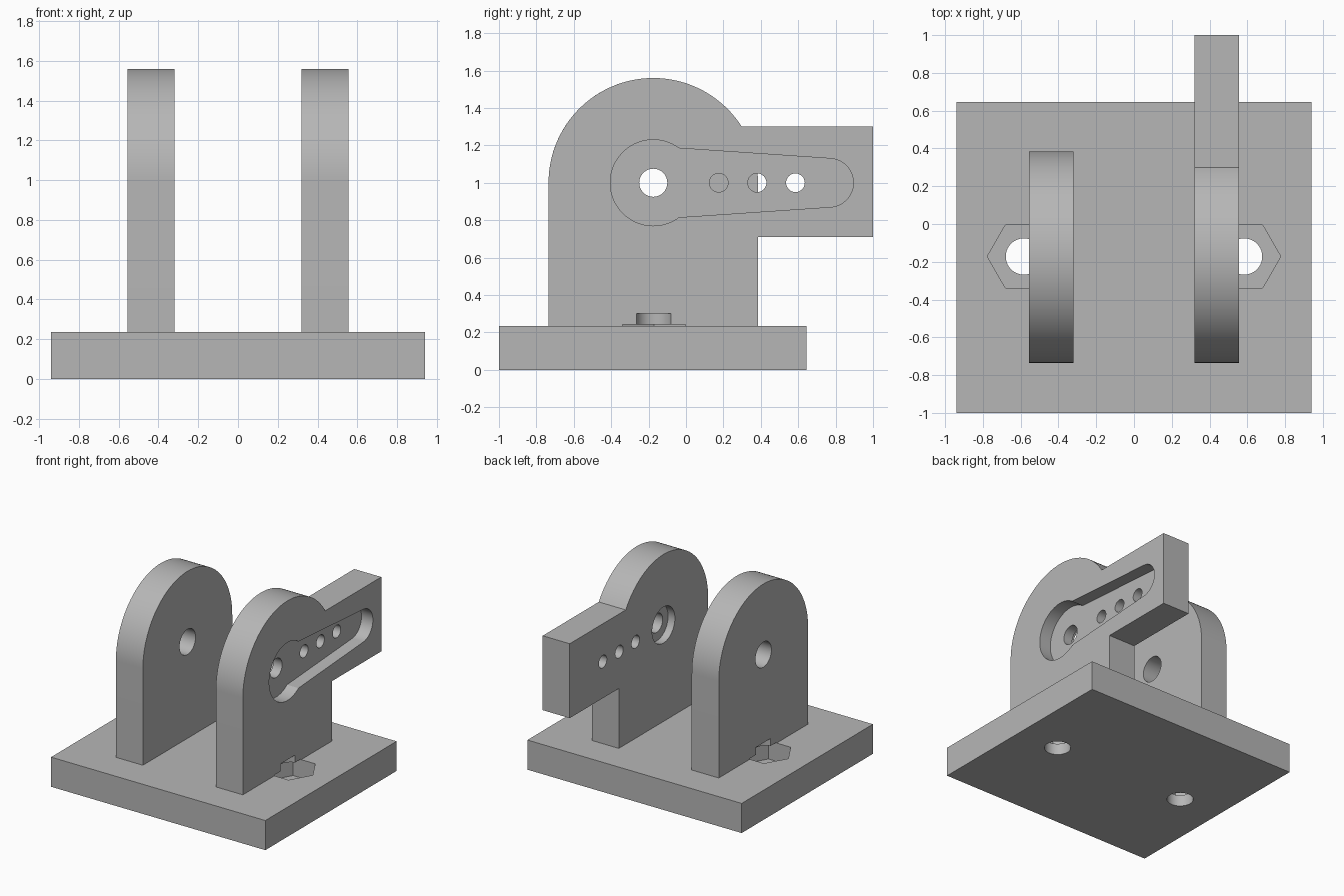
import bpy
import bmesh
from math import cos, sin, acos, asin, pi

if "Cube" in bpy.data.objects:
    bpy.data.objects.remove(bpy.data.objects["Cube"], do_unlink=True)

grey = bpy.data.materials.new("light_grey")
grey.use_nodes = True
grey.diffuse_color = (0.47, 0.47, 0.47, 1)
grey.node_tree.nodes["Principled BSDF"].inputs["Base Color"].default_value = (0.47, 0.47, 0.47, 1)


def arc(cx, cy, r, a0, a1, n):
    """Points along an arc, both ends included."""
    return [(cx + r * cos(a0 + (a1 - a0) * i / n), cy + r * sin(a0 + (a1 - a0) * i / n))
            for i in range(n + 1)]


def circle(cx, cy, r, n=64):
    return arc(cx, cy, r, 0, 2 * pi, n)[:-1]


def prism(name, outline, axis, lo, hi):
    """Extrude an outline along x (outline in y, z) or along z (outline in x, y)."""
    bm = bmesh.new()
    place = (lambda p: (lo, p[0], p[1])) if axis == "x" else (lambda p: (p[0], p[1], lo))
    face = bm.faces.new([bm.verts.new(place(p)) for p in outline])
    top = bmesh.ops.extrude_face_region(bm, geom=[face])["geom"]
    shift = (hi - lo, 0, 0) if axis == "x" else (0, 0, hi - lo)
    bmesh.ops.translate(bm, vec=shift, verts=[v for v in top if isinstance(v, bmesh.types.BMVert)])
    bmesh.ops.recalc_face_normals(bm, faces=bm.faces)
    mesh = bpy.data.meshes.new(name)
    bm.to_mesh(mesh)
    bm.free()
    mesh.materials.append(grey)
    obj = bpy.data.objects.new(name, mesh)
    bpy.context.collection.objects.link(obj)
    return obj


def cut(obj, *cutter_args):
    """Subtract a prism from a part and discard the cutter."""
    cutter = prism("cutter", *cutter_args)
    cutter.hide_render = True
    bpy.context.view_layer.objects.active = obj
    mod = obj.modifiers.new("cut", "BOOLEAN")
    mod.operation = "DIFFERENCE"
    mod.solver = "EXACT"
    mod.object = cutter
    bpy.ops.object.modifier_apply(modifier=mod.name)
    bpy.data.objects.remove(cutter, do_unlink=True)


# Shared dimensions
base_top = 0.235
pivot_y, pivot_z, arch_r = -0.175, 1.0, 0.56
back, front = pivot_y + arch_r, pivot_y - arch_r
inner, outer = 0.32, 0.557
arm_low, arm_high = 0.71, 1.3

# Base slab
base = prism("base", [(-0.94, -1), (0.94, -1), (0.94, 0.645), (-0.94, 0.645)], "z", 0, base_top)

# Plain upright with a round top
right_upright = prism("right_upright",
                      [(front, base_top), (back, base_top)] + arc(pivot_y, pivot_z, arch_r, 0, pi, 64),
                      "x", -outer, -inner)

# Upright with a rear arm
meet = asin((arm_high - pivot_z) / arch_r)
left_upright = prism("left_upright",
                     [(front, base_top), (back, base_top), (back, arm_low), (1, arm_low), (1, arm_high)]
                     + arc(pivot_y, pivot_z, arch_r, meet, pi, 56),
                     "x", inner, outer)

# Pivot hole in the plain upright
cut(right_upright, circle(pivot_y, pivot_z, 0.1), "x", -0.7, -0.2)

# Keyhole-shaped lever pocket on the outside of the arm upright
big_r, end_r, end_y = 0.23, 0.13, 0.765
neck, tip = acos(0.137 / big_r), acos(0.015 / end_r)
pocket = (arc(pivot_y, pivot_z, big_r, neck, 2 * pi - neck, 48)
          + arc(end_y, pivot_z, end_r, -tip, tip, 24))
cut(left_upright, pocket, "x", outer - 0.1, 0.7)

# Counterbore on the inside, pivot hole and row of small holes
cut(left_upright, circle(pivot_y, pivot_z, 0.143), "x", 0.2, inner + 0.06)
cut(left_upright, circle(pivot_y, pivot_z, 0.075), "x", 0.2, 0.7)
for i in range(3):
    cut(left_upright, circle(0.175 + 0.205 * i, pivot_z, 0.05, 32), "x", 0.2, 0.7)

# Bolt holes with hexagonal nut pockets, notched into the feet of the uprights
for side, upright in ((-1, right_upright), (1, left_upright)):
    for part in (base, upright):
        cut(part, circle(side * 0.583, -0.172, 0.096), "z", -0.1, 0.3)
        cut(part, circle(side * 0.583, -0.172, 0.194, 6), "z", 0.09, 0.241)

# Smooth curved walls, sharp edges elsewhere
bpy.ops.object.select_all(action="DESELECT")
for part in (base, right_upright, left_upright):
    part.select_set(True)
bpy.context.view_layer.objects.active = base
bpy.ops.object.shade_smooth_by_angle(angle=pi / 6)
